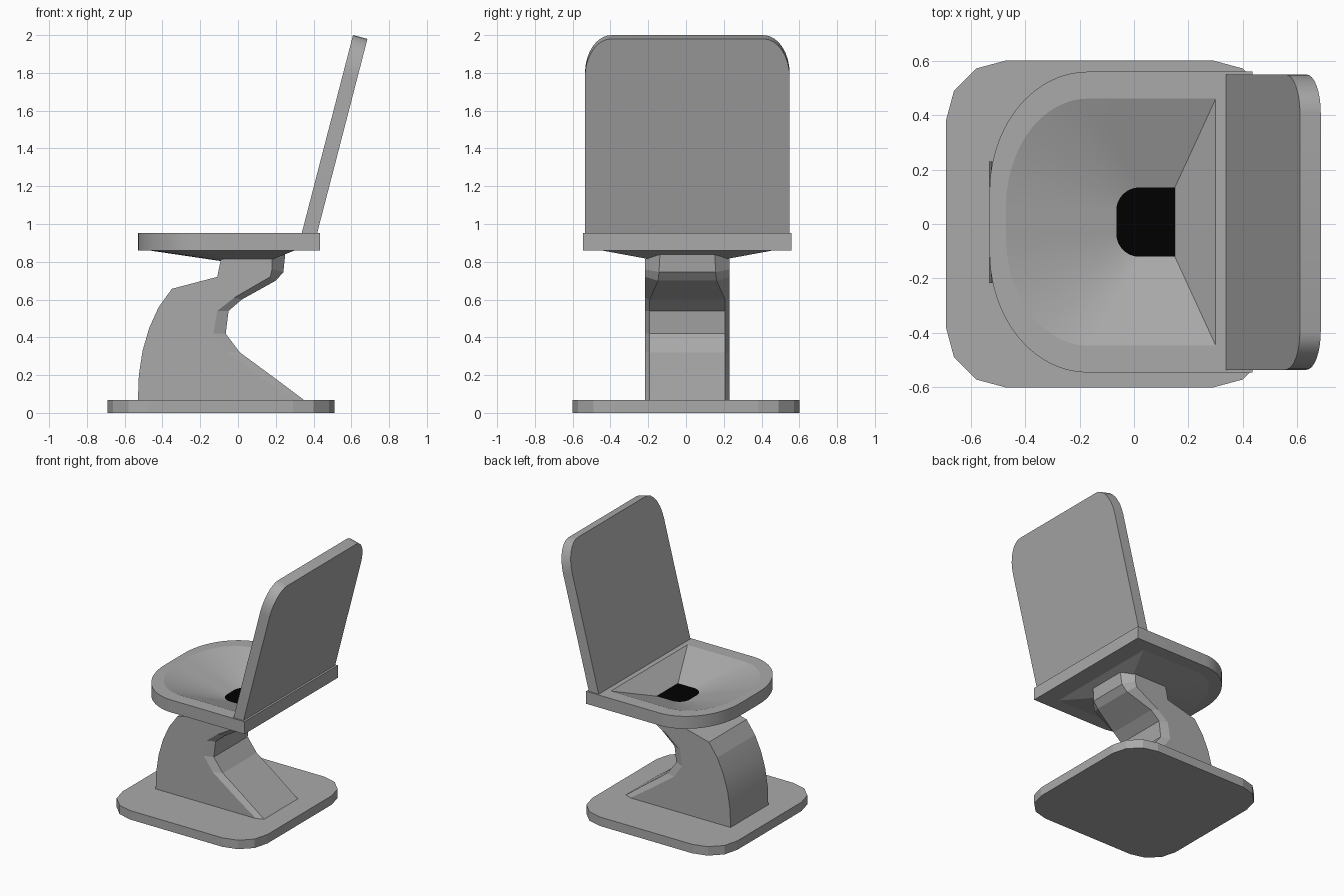
import bpy, bmesh
from math import sin, cos, pi, radians, hypot

if "Cube" in bpy.data.objects:
    bpy.data.objects.remove(bpy.data.objects["Cube"])

CY = 0.007  # the upper parts sit slightly off the base centre


def material(name, v):
    m = bpy.data.materials.new(name)
    m.diffuse_color = (v, v, v, 1)
    m.use_nodes = True
    m.node_tree.nodes["Principled BSDF"].inputs["Base Color"].default_value = m.diffuse_color
    return m


GREY = material("grey", 0.4)
BLACK = material("black", 0.0)


def loft(name, loops, cap_start=True, cap_end=True, smooth=None, mat=GREY):
    """Bridge equal-length closed loops into one mesh object."""
    bm = bmesh.new()
    rings = [[bm.verts.new(p) for p in loop] for loop in loops]
    n = len(rings[0])
    for a, b in zip(rings, rings[1:]):
        for i in range(n):
            j = (i + 1) % n
            bm.faces.new((a[i], a[j], b[j], b[i]))
    if cap_start:
        bm.faces.new(rings[0][::-1])
    if cap_end:
        bm.faces.new(rings[-1])
    if len(rings) > 1:
        bmesh.ops.recalc_face_normals(bm, faces=bm.faces)
    me = bpy.data.meshes.new(name)
    bm.to_mesh(me)
    bm.free()
    me.materials.append(mat)
    ob = bpy.data.objects.new(name, me)
    bpy.context.collection.objects.link(ob)
    if smooth:
        bpy.ops.object.select_all(action='DESELECT')
        ob.select_set(True)
        bpy.context.view_layer.objects.active = ob
        bpy.ops.object.shade_smooth_by_angle(angle=radians(smooth))
    return ob


def d_outline(xl, xr, hw, xc, ry, z, steps=20):
    """Outline square at +x with two rounded corners at -x (anticlockwise)."""
    half = [(xr, hw)]
    for i in range(steps + 1):
        t = pi / 2 * i / steps
        half.append((xc - (xc - xl) * sin(t), hw - ry + ry * cos(t)))
    pts = half + [(x, -y) for x, y in reversed(half)]
    return [(x, y + CY, z) for x, y in pts]


# Base plate: rounded square with three-sided corners
def base_loop(z, r=0.22, h=0.6):
    pts = []
    for k, (sx, sy) in enumerate([(1, 1), (-1, 1), (-1, -1), (1, -1)]):
        for i in range(4):
            a = pi / 2 * (k + i / 3)
            pts.append((-0.09 + sx * (h - r) + r * cos(a),
                        sy * (h - r) + r * sin(a), z))
    return pts


loft("base_plate", [base_loop(0), base_loop(0.067)])

# Pedestal: sections of outer edge, bevel start, inner edge, inner half width
sections = [
    ((-0.53, 0.06), (0.31, 0.06), (0.36, 0.06), 0.20),
    ((-0.525, 0.20), (0.12, 0.19), (0.18, 0.195), 0.20),
    ((-0.505, 0.33), (-0.06, 0.32), (0.01, 0.32), 0.20),
    ((-0.47, 0.45), (-0.13, 0.42), (-0.065, 0.42), 0.20),
    ((-0.42, 0.56), (-0.11, 0.54), (-0.05, 0.54), 0.20),
    ((-0.35, 0.657), (-0.02, 0.61), (0.02, 0.60), 0.20),
    ((-0.11, 0.72), (0.17, 0.72), (0.20, 0.70), 0.155),
    ((-0.10, 0.77), (0.18, 0.76), (0.24, 0.745), 0.15),
    ((-0.09, 0.815), (0.18, 0.815), (0.25, 0.838), 0.145),
]
loops = []
for a, m, r, w in sections:
    half = [(a, 0.223), (m, 0.223), (r, w)]
    loops.append([(p[0], CY + y, p[1]) for p, y in half] +
                 [(p[0], CY - y, p[1]) for p, y in reversed(half)])
loft("pedestal", loops, smooth=9)

# Seat bowl: drain edge, sloped inside, rim, underside
outer = (-0.53, 0.435, 0.552, -0.17, 0.44)
inner = (-0.47, 0.30, 0.453, -0.17, 0.40)
drain = (-0.065, 0.15, 0.127, 0.02, 0.085)
loft("seat_bowl", [
    d_outline(*drain, 0.83), d_outline(*inner, 0.953), d_outline(*outer, 0.953),
    d_outline(*outer, 0.86), d_outline(*inner, 0.86), d_outline(*drain, 0.80),
], cap_start=False, smooth=7.5)

# Dark drain floor
loft("drain", [d_outline(*drain, 0.83)], cap_start=False, mat=BLACK)

# Raised lid as a leaning backrest with rounded top corners
slope_x, slope_z = 0.272, 1.05
length = hypot(slope_x, slope_z)
ux, uz = slope_x / length, slope_z / length


def lid_loop(depth, hw=0.542, ry=0.14, rt=0.21):
    half = [(hw, 0)]
    for i in range(9):
        t = pi / 2 * i / 8
        half.append((hw - ry + ry * cos(t), length - rt + rt * sin(t)))
    pts = half + [(-y, t) for y, t in reversed(half)]
    return [(0.337 + ux * t + uz * depth, y + CY, 0.95 + uz * t - ux * depth)
            for y, t in pts]


loft("lid", [lid_loop(0), lid_loop(0.079)], smooth=30)
